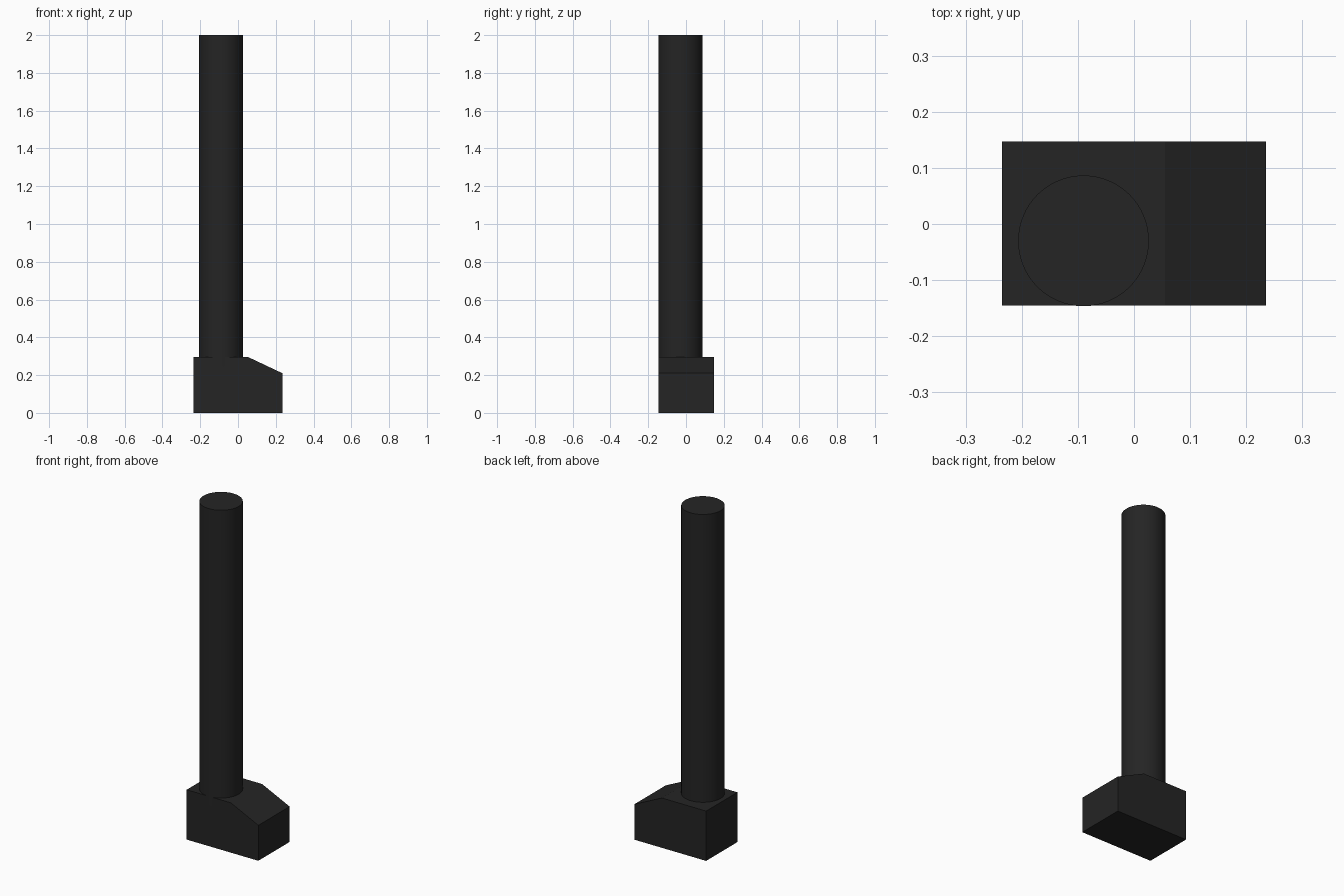
import bpy, bmesh, math

if "Cube" in bpy.data.objects:
    bpy.data.objects.remove(bpy.data.objects["Cube"])

black = bpy.data.materials.new("matte_black")
black.diffuse_color = (0.018, 0.018, 0.018, 1)
black.use_nodes = True
black.node_tree.nodes["Principled BSDF"].inputs["Base Color"].default_value = black.diffuse_color

# Base block: side profile with a sloped toe, extruded along y
profile = [(-0.235, 0), (0.235, 0), (0.235, 0.21), (0.055, 0.295), (-0.235, 0.295)]
y0, y1 = -0.145, 0.147
bm = bmesh.new()
face = bm.faces.new([bm.verts.new((x, y0, z)) for x, z in profile])
ext = bmesh.ops.extrude_face_region(bm, geom=[face])
for v in ext["geom"]:
    if isinstance(v, bmesh.types.BMVert):
        v.co.y = y1
bmesh.ops.recalc_face_normals(bm, faces=bm.faces)
mesh = bpy.data.meshes.new("base_block")
bm.to_mesh(mesh)
bm.free()
base = bpy.data.objects.new("base_block", mesh)
bpy.context.collection.objects.link(base)
mesh.materials.append(black)

# Round post, sunk slightly into the block
bottom, top = 0.245, 2.0
bpy.ops.mesh.primitive_cylinder_add(vertices=64, radius=0.1165, depth=top - bottom,
                                    location=(-0.09, -0.03, (top + bottom) / 2))
post = bpy.context.object
post.name = "round_post"
post.data.materials.append(black)
bpy.ops.object.shade_smooth_by_angle(angle=math.radians(30))
